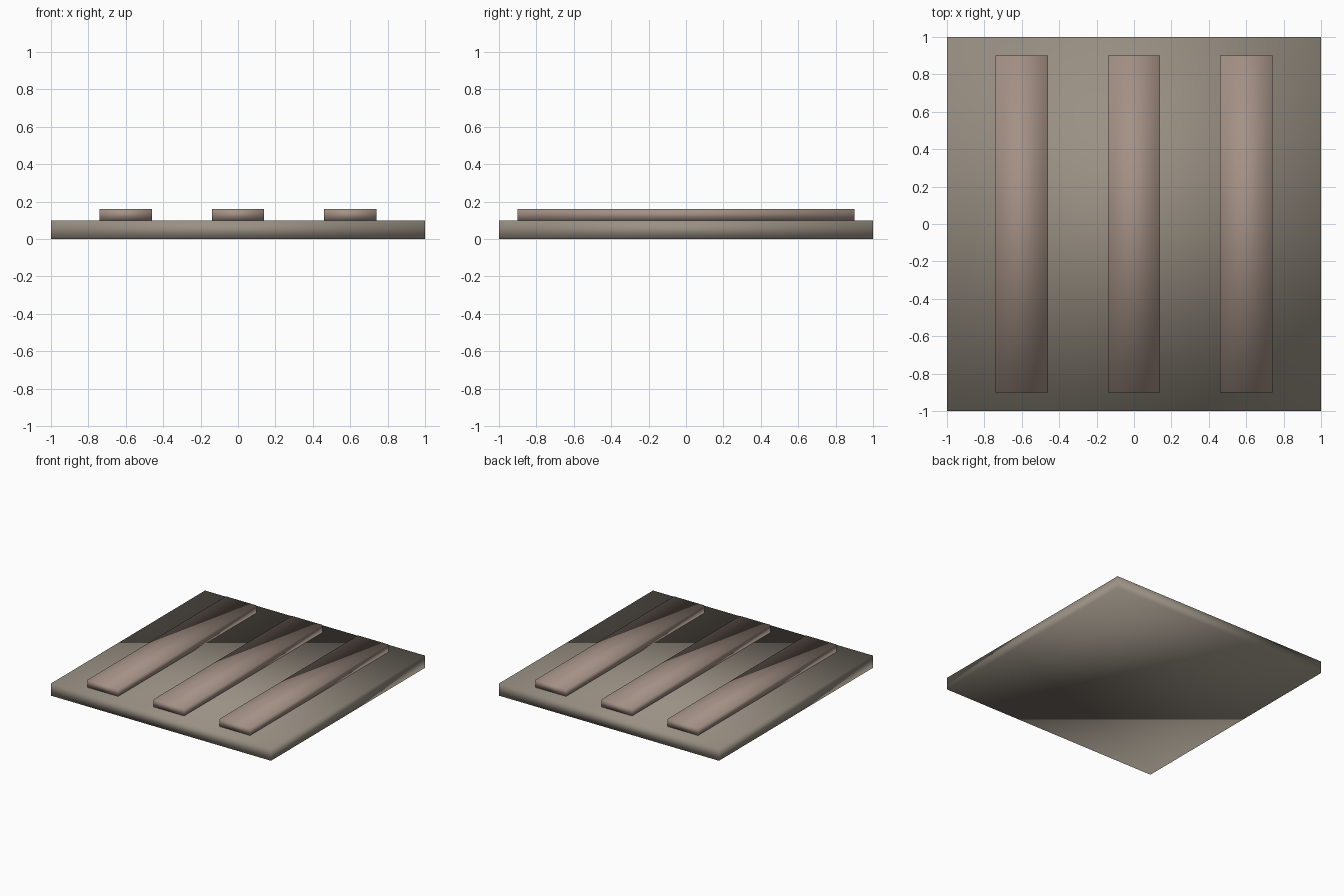
import bpy

if "Cube" in bpy.data.objects:
    bpy.data.objects.remove(bpy.data.objects["Cube"])


def material(name, color):
    mat = bpy.data.materials.new(name)
    mat.diffuse_color = (*color, 1.0)
    mat.use_nodes = True
    mat.node_tree.nodes["Principled BSDF"].inputs["Base Color"].default_value = mat.diffuse_color
    return mat


def box(name, center, size, mat):
    bpy.ops.mesh.primitive_cube_add(size=1, location=center)
    obj = bpy.context.object
    obj.name = name
    obj.scale = size
    bpy.ops.object.transform_apply(location=False, rotation=False, scale=True)
    # soft shading carried across the edges
    bpy.ops.object.shade_smooth()
    obj.data.materials.append(mat)
    return obj


slab_mat = material("slab_stone", (0.32, 0.28, 0.23))
strip_mat = material("strip_stone", (0.37, 0.28, 0.235))

# Square base slab
box("base_slab", (0, 0, 0.05), (2, 2, 0.1), slab_mat)

# Three raised strips running front to back
for name, x in (("left_strip", -0.6), ("middle_strip", 0), ("right_strip", 0.6)):
    box(name, (x, 0, 0.13), (0.28, 1.8, 0.06), strip_mat)
